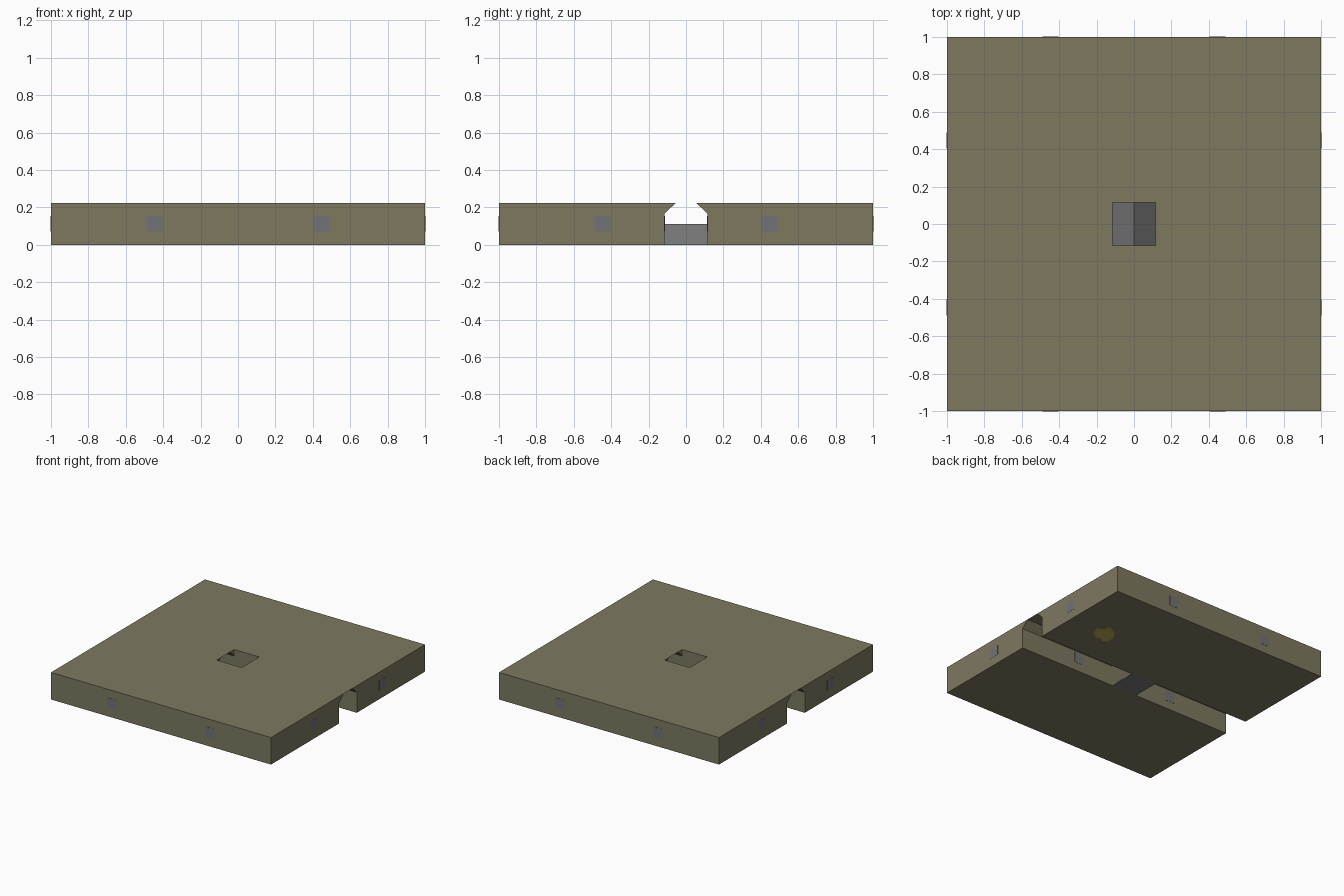
import bpy, bmesh
from mathutils import Vector

if "Cube" in bpy.data.objects:
    bpy.data.objects.remove(bpy.data.objects["Cube"])

H = 0.222          # slab height
G = 0.114          # half width of the channel and of the square opening
C = 0.056          # half width of the channel ceiling
CZ = 0.168         # height where the channel chamfer starts
P = 0.446          # offset of the side pads
PZ, PR = 0.112, 0.042


def material(name, rgb):
    m = bpy.data.materials.new(name)
    m.diffuse_color = (*rgb, 1.0)
    m.use_nodes = True
    m.node_tree.nodes["Principled BSDF"].inputs["Base Color"].default_value = m.diffuse_color
    return m


OLIVE = material("olive_stone", (0.205, 0.19, 0.118))
GREY = material("grey_metal", (0.185, 0.185, 0.185))
PAD = material("blue_grey_pad", (0.17, 0.17, 0.185))
GOLD = material("dull_gold", (0.5, 0.41, 0.09))


def finish(name, bm, mat):
    me = bpy.data.meshes.new(name)
    bm.to_mesh(me)
    bm.free()
    me.materials.append(mat)
    ob = bpy.data.objects.new(name, me)
    bpy.context.collection.objects.link(ob)
    return ob


def extrude_x(bm, profile, x0, x1):
    """Closed prism from a (y, z) profile."""
    a = [bm.verts.new((x0, y, z)) for y, z in profile]
    b = [bm.verts.new((x1, y, z)) for y, z in profile]
    n = len(profile)
    bm.faces.new(a)
    bm.faces.new(b[::-1])
    for i in range(n):
        j = (i + 1) % n
        bm.faces.new((a[i], b[i], b[j], a[j]))


def box(bm, centre, size):
    r = bmesh.ops.create_cube(bm, size=1.0)
    for v in r["verts"]:
        v.co = Vector(centre) + Vector([v.co[i] * size[i] for i in range(3)])


# Slab halves on each side of the channel; chamfer stops at the opening
for side, name in ((-1, "front_slab"), (1, "back_slab")):
    bm = bmesh.new()
    full = [(side * y, z) for y, z in
            ((1, 0), (1, H), (G, H), (C, H), (G, CZ), (G, 0))]
    extrude_x(bm, full, -1, -G)
    extrude_x(bm, full, G, 1)
    middle = [(side * y, z) for y, z in
              ((1, 0), (1, H), (G, H), (G, CZ), (G, 0))]
    extrude_x(bm, middle, -G, G)
    # merge the three sections and drop the walls between them
    bmesh.ops.remove_doubles(bm, verts=bm.verts, dist=1e-5)
    inner = [f for f in bm.faces
             if all(abs(abs(v.co.x) - G) < 1e-4 for v in f.verts)
             and len({round(v.co.x, 3) for v in f.verts}) == 1]
    bmesh.ops.delete(bm, geom=inner, context="FACES_ONLY")
    for x in (-G, G):
        tri = [v for v in bm.verts if abs(v.co.x - x) < 1e-4
               and abs(v.co.y) < G + 1e-4 and v.co.z > CZ - 1e-3]
        bm.faces.new(tri)
    bmesh.ops.recalc_face_normals(bm, faces=bm.faces)
    finish(name, bm, OLIVE)

# Paper-thin roof over the channel, left and right of the opening
bm = bmesh.new()
for x0, x1 in ((-1, -G), (G, 1)):
    bm.faces.new([bm.verts.new(p) for p in
                  ((x0, -C, H), (x1, -C, H), (x1, C, H), (x0, C, H))])
finish("channel_roof", bm, OLIVE)

# Ridge block under the opening
bm = bmesh.new()
ends = [[bm.verts.new((x, y, z)) for x, z in ((-G, 0), (G, 0), (0, H / 2))]
        for y in (-G, G)]
bm.faces.new(ends[0])
bm.faces.new(ends[1][::-1])
for i in range(3):
    j = (i + 1) % 3
    bm.faces.new((ends[0][i], ends[1][i], ends[1][j], ends[0][j]))
bmesh.ops.recalc_face_normals(bm, faces=bm.faces)
finish("ridge_block", bm, GREY)

# Square pads on the outer sides and the channel walls
bm = bmesh.new()
T = 0.003
for a in (-P, P):
    for s in (-1, 1):
        box(bm, (s, a, PZ), (T, 2 * PR, 2 * PR))
        box(bm, (a, s, PZ), (2 * PR, T, 2 * PR))
        box(bm, (a, s * G, PZ), (2 * PR, T, 2 * PR))
finish("side_pads", bm, PAD)

# Irregular gold patch on the underside
outline = [(.743, .41), (.758, .476), (.709, .488), (.698, .545), (.621, .512),
           (.578, .449), (.569, .379), (.603, .35), (.644, .375), (.683, .362)]
bm = bmesh.new()
f = bm.faces.new([bm.verts.new((x, y, -0.001)) for x, y in outline])
f.normal_update()
if f.normal.z > 0:
    f.normal_flip()
finish("underside_patch", bm, GOLD)
